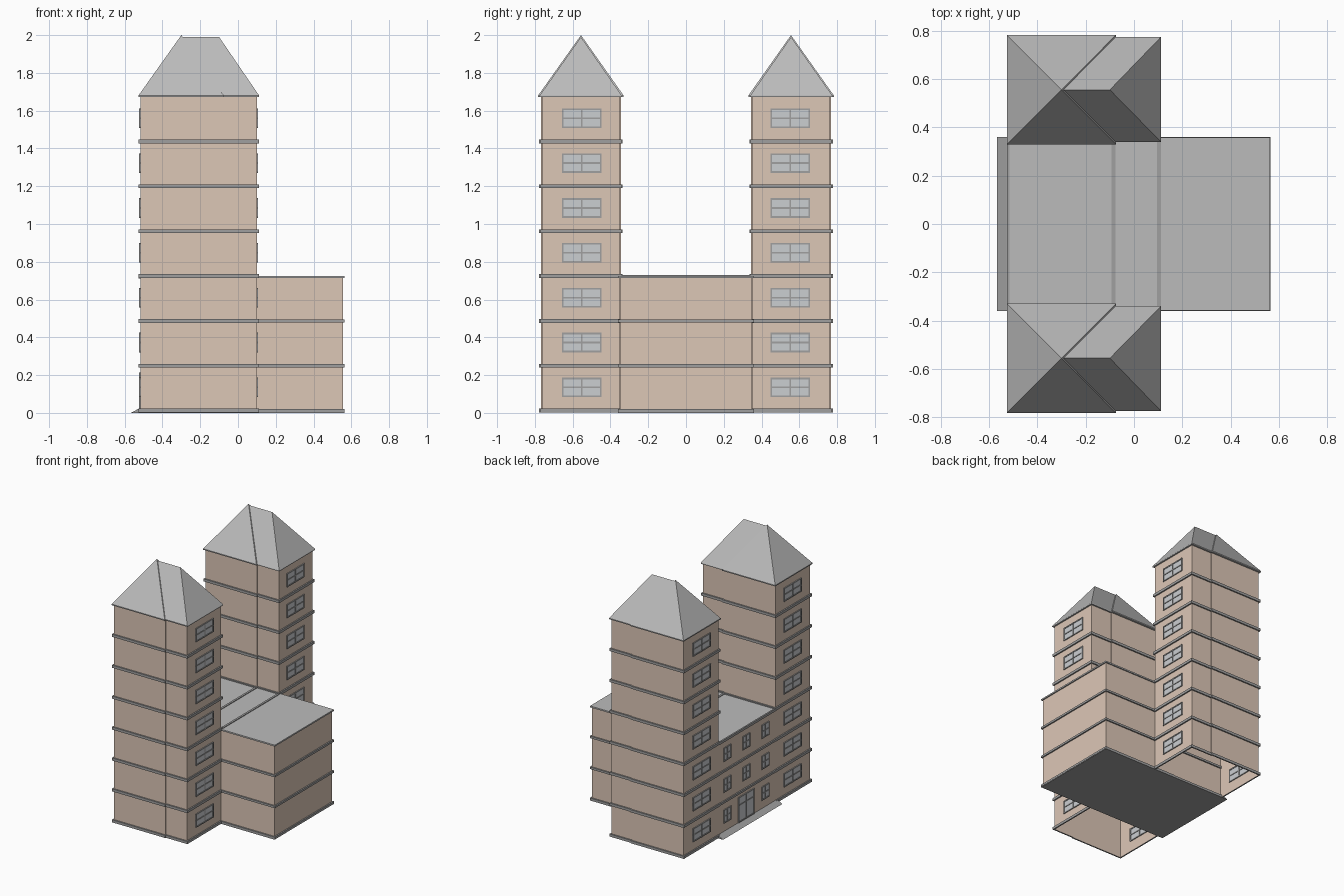
import bpy, bmesh
from mathutils import Matrix

if "Cube" in bpy.data.objects:
    bpy.data.objects.remove(bpy.data.objects["Cube"])

FLOOR = 0.2375
EAVE = 1.672


def material(name, col):
    m = bpy.data.materials.new(name)
    m.diffuse_color = (*col, 1)
    m.use_nodes = True
    m.node_tree.nodes["Principled BSDF"].inputs["Base Color"].default_value = m.diffuse_color
    return m


BRICK = material("brick", (0.72, 0.57, 0.47))
STONE = material("dark_stone", (0.35, 0.35, 0.35))
SLATE = material("slate", (0.5, 0.5, 0.5))
GLASS = material("glass", (0.6, 0.62, 0.64))


def finish(name, bm, mat):
    bmesh.ops.recalc_face_normals(bm, faces=bm.faces)
    me = bpy.data.meshes.new(name)
    bm.to_mesh(me)
    bm.free()
    me.materials.append(mat)
    ob = bpy.data.objects.new(name, me)
    bpy.context.collection.objects.link(ob)
    return ob


def box(bm, x0, x1, y0, y1, z0, z1):
    m = Matrix.Translation(((x0 + x1) / 2, (y0 + y1) / 2, (z0 + z1) / 2))
    m = m @ Matrix.Diagonal((x1 - x0, abs(y1 - y0), z1 - z0, 1))
    bmesh.ops.create_cube(bm, size=1, matrix=m)


def skin(bm, loops, closed=False):
    """Bridge successive closed loops of points with quads."""
    vs = [[bm.verts.new(p) for p in lp] for lp in loops]
    pairs = list(zip(vs, vs[1:])) + ([(vs[-1], vs[0])] if closed else [])
    n = len(vs[0])
    for a, b in pairs:
        for i in range(n):
            j = (i + 1) % n
            bm.faces.new((a[i], a[j], b[j], b[i]))
    return vs


def at(outline, z):
    return [(x, y, z) for x, y in outline]


def stepped(x0, xs, x1, a0, a1, b0, b1, d=0.0):
    """Wide part x0..xs spanning a0..a1, joined to x1 part spanning b0..b1."""
    a0, a1, b0, b1 = a0 - d, a1 + d, b0 - d, b1 + d
    x0, x1, xs = x0 - d, x1 + d, xs + d * 0.5
    return [(x0, a0), (x0, a1), (xs, a1), (xs, b1), (x1, b1), (x1, b0), (xs, b0), (xs, a0)]


def tower(d=0.0):
    return stepped(-0.517, -0.08, 0.1, 0.345, 0.768, 0.352, 0.762, d)


def hall(d=0.0):
    return stepped(-0.517, -0.08, 0.555, -0.346, 0.346, -0.35, 0.35, d)


def walls(name, outline, top, cap, s=1):
    bm = bmesh.new()
    pts = [(x, y * s) for x, y in outline]
    vs = skin(bm, [at(pts, 0.003), at(pts, top)])
    if cap:
        bm.faces.new(vs[-1])
    finish(name, bm, BRICK)


def string_courses(name, shape, levels, h, s=1):
    bm = bmesh.new()
    inn = [(x, y * s) for x, y in shape(0)]
    out = [(x, y * s) for x, y in shape(0.01)]
    for z in levels:
        skin(bm, [at(inn, z - h), at(out, z - h), at(out, z + h), at(inn, z + h)], True)
    finish(name, bm, STONE)


def window(frame, glass, x, y, z, w, h, split=0.5, t=0.009):
    """Two by two pane window set in a wall facing along x."""
    y0, y1, z0, z1 = y - w / 2, y + w / 2, z - h / 2, z + h / 2
    for yc in (y0 + t / 2, y, y1 - t / 2):
        box(frame, x - 0.007, x + 0.007, yc - t / 2, yc + t / 2, z0, z1)
    for zc in (z0 + t / 2, z0 + h * split, z1 - t / 2):
        box(frame, x - 0.0065, x + 0.0065, y0, y1, zc - t / 2, zc + t / 2)
    box(glass, x - 0.003, x + 0.003, y0, y1, z0, z1)


# twin towers
for side, s in (("back", 1), ("front", -1)):
    walls(side + "_tower_walls", tower(), EAVE, False, s)
    levels = [0.012] + [0.012 + FLOOR * i for i in range(1, 7)]
    string_courses(side + "_tower_bands", tower, levels, 0.01, s)

    # hipped roofs: pyramid plus ridge wing
    bm = bmesh.new()
    for x0, x1, y0, y1, r0, r1, zt in ((-0.527, -0.075, 0.33, 0.783, -0.3, -0.3, 2.0),
                                       (-0.075, 0.112, 0.34, 0.775, -0.3, -0.1, 1.99)):
        base = [(x0, y0 * s), (x1, y0 * s), (x1, y1 * s), (x0, y1 * s)]
        lo, mid = skin(bm, [at(base, EAVE), at(base, EAVE + 0.008)])
        bm.faces.new(lo)
        p = bm.verts.new((r0, 0.556 * s, zt))
        q = p if r0 == r1 else bm.verts.new((r1, 0.556 * s, zt))
        for a, b, tips in ((0, 1, (q, p)), (1, 2, (q,)), (2, 3, (p, q)), (3, 0, (p,))):
            tips = tips if p is not q else (p,)
            bm.faces.new((mid[a], mid[b], *tips))
    finish(side + "_tower_roof", bm, SLATE)

    # tower windows on both end walls
    fr, gl = bmesh.new(), bmesh.new()
    for i in range(7):
        for x in (-0.517, 0.1):
            window(fr, gl, x, 0.552 * s, 0.135 + FLOOR * i, 0.21, 0.104)
    finish(side + "_tower_window_frames", fr, STONE)
    finish(side + "_tower_window_glass", gl, GLASS)

# central hall with flat roof
walls("hall_walls", hall(), 0.715, False)
string_courses("hall_bands", hall, [0.012, 0.012 + FLOOR, 0.012 + 2 * FLOOR], 0.008)
bm = bmesh.new()
lo, hi = skin(bm, [at(hall(0.009), 0.715), at(hall(0.009), 0.726)])
bm.faces.new(lo)
bm.faces.new(hi)
finish("hall_roof", bm, SLATE)

# raised seams and edge strips on the flat roof
bm = bmesh.new()
for x in (-0.085, 0.104):
    box(bm, x - 0.008, x + 0.008, -0.345, 0.345, 0.72, 0.731)
box(bm, -0.527, -0.515, -0.345, 0.345, 0.712, 0.731)
finish("hall_roof_strips", bm, STONE)

# entrance facade windows and door
fr, gl = bmesh.new(), bmesh.new()
for i in range(3):
    for y in (-0.22, 0.01, 0.24):
        if i or y != 0.01:
            window(fr, gl, -0.517, y, 0.135 + FLOOR * i, 0.09, 0.104)
window(fr, gl, -0.517, 0.01, 0.117, 0.19, 0.195, 0.68)
finish("facade_frames", fr, STONE)
finish("facade_glass", gl, GLASS)

# base slab with sloping doorstep
bm = bmesh.new()
prof = [(-0.567, 0.0), (0.563, 0.0), (0.563, 0.006), (-0.52, 0.02), (-0.53, 0.02)]
vs = skin(bm, [[(x, y, z) for x, z in prof] for y in (-0.36, 0.36)])
for end in vs:
    bm.faces.new(end)
finish("base_slab", bm, STONE)
